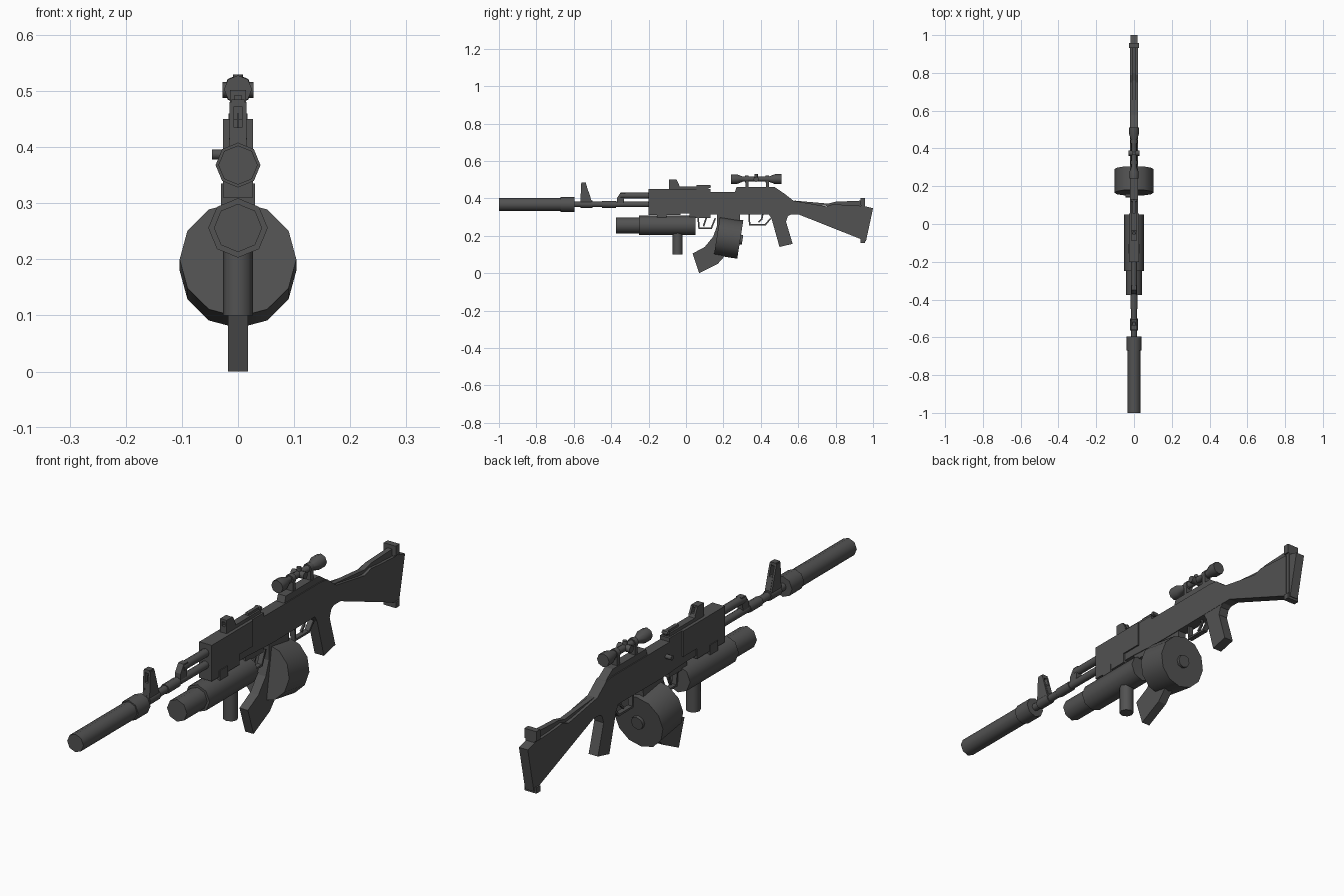
import bpy, bmesh, math
from mathutils import Vector, Matrix

cube = bpy.data.objects.get("Cube")
if cube:
    bpy.data.objects.remove(cube)

metal = bpy.data.materials.new("dark grey")
metal.use_nodes = True
GREY = (0.085, 0.085, 0.085, 1)
metal.diffuse_color = GREY
metal.node_tree.nodes["Principled BSDF"].inputs["Base Color"].default_value = GREY


def finish(name, bm, smooth=False):
    bmesh.ops.recalc_face_normals(bm, faces=bm.faces)
    mesh = bpy.data.meshes.new(name)
    bm.to_mesh(mesh)
    bm.free()
    mesh.materials.append(metal)
    ob = bpy.data.objects.new(name, mesh)
    bpy.context.collection.objects.link(ob)
    if smooth:
        bpy.ops.object.select_all(action='DESELECT')
        ob.select_set(True)
        bpy.context.view_layer.objects.active = ob
        bpy.ops.object.shade_smooth_by_angle(angle=math.radians(50))
    return ob


def plate(name, profile, half, x=0):
    """Side profile of (y, z) points extruded across x."""
    bm = bmesh.new()
    face = bm.faces.new([bm.verts.new((x - half, y, z)) for y, z in profile])
    ext = bmesh.ops.extrude_face_region(bm, geom=[face])
    moved = [v for v in ext["geom"] if isinstance(v, bmesh.types.BMVert)]
    bmesh.ops.translate(bm, verts=moved, vec=(2 * half, 0, 0))
    return finish(name, bm)


def box(name, y0, y1, z0, z1, half, x=0):
    return plate(name, [(y0, z0), (y1, z0), (y1, z1), (y0, z1)], half, x)


def lathe(name, stations, centre, axis=(0, 1, 0), sides=8):
    """Rings of (distance, radius) along an axis through centre."""
    bm = bmesh.new()
    frame = Vector(axis).to_track_quat('Z', 'Y').to_matrix().to_4x4()
    place = Matrix.Translation(centre) @ frame
    rings = []
    for d, r in stations:
        ring = []
        for i in range(sides):
            a = math.tau * i / sides
            ring.append(bm.verts.new(place @ Vector((r * math.cos(a), r * math.sin(a), d))))
        rings.append(ring)
    for low, high in zip(rings, rings[1:]):
        for i in range(sides):
            j = (i + 1) % sides
            bm.faces.new((low[i], low[j], high[j], high[i]))
    bm.faces.new(rings[0])
    bm.faces.new(rings[-1])
    return finish(name, bm, True)


def frame_strip(name, path, thick, half):
    """Chain of thin bars following a (y, z) path."""
    for i, (a, b) in enumerate(zip(path, path[1:])):
        a, b = Vector(a), Vector(b)
        along = (b - a).normalized() * thick
        side = Vector((-along.y, along.x))
        a, b = a - along, b + along
        plate(f"{name}_{i + 1}", [a - side, b - side, b + side, a + side], half)


# Barrel, muzzle tube and gas tube
BORE = (0, 0, 0.368)
lathe("muzzle_tube", [(-1, .035), (-.66, .035)], BORE)
lathe("muzzle_collar", [(-.67, .04), (-.595, .04)], BORE)
lathe("barrel", [(-.6, .015), (-.18, .015)], BORE)
lathe("barrel_ring", [(-.45, .019), (-.375, .019)], BORE)
lathe("sight_ring", [(-.565, .02), (-.5, .02)], BORE)
lathe("gas_tube", [(-.35, .016), (-.18, .016)], (0, 0, .415))
plate("gas_block", [(-.37, .37), (-.335, .37), (-.325, .43), (-.35, .43), (-.37, .4)], .012)

# Front sight: two ears, a cross bar and a post
for s, label in ((1, "left"), (-1, "right")):
    plate(f"front_sight_{label}_ear",
          [(-.565, .38), (-.505, .38), (-.535, .48), (-.56, .48)], .004, s * .011)
box("front_sight_top", -.56, -.535, .472, .485, .012)
plate("front_sight_base", [(-.565, .37), (-.5, .37), (-.52, .435), (-.562, .435)], .009)
box("front_sight_post", -.553, -.545, .42, .46, .002)

# Receiver, fore block and rails
plate("receiver", [(-.19, .32), (.02, .32), (.18, .312), (.56, .315), (.6, .32), (.6, .383),
                   (.575, .387), (.52, .43), (.48, .435), (.13, .435), (.13, .45), (-.19, .45)], .021)
plate("fore_block", [(-.2, .31), (-.03, .31), (-.03, .35), (.055, .35), (.055, .45), (-.2, .45)], .027)
box("launcher_mount", -.155, -.105, .28, .335, .03)
box("launcher_rear_mount", .02, .13, .295, .32, .018)
plate("upper_rail", [(.26, .43), (.27, .46), (.475, .46), (.54, .415), (.52, .41)], .017)
box("top_cover", -.05, .12, .445, .463, .014)
box("cover_latch", .055, .13, .455, .472, .007)
lathe("cover_pin", [(-.012, .008), (.012, .008)], (0, .125, .465), (1, 0, 0))
lathe("charging_handle", [(-.046, .009), (-.015, .009)], (0, .15, .387), (1, 0, 0))

# Rear sight: solid base with two raised ears
plate("rear_sight", [(-.09, .445), (-.025, .445), (-.04, .475), (-.09, .475)], .014)
for s, label in ((1, "left"), (-1, "right")):
    plate(f"rear_sight_{label}_ear",
          [(-.09, .47), (-.035, .47), (-.05, .5), (-.09, .5)], .004, s * .01)
box("rear_sight_bar", -.09, -.055, .492, .502, .014)

# Launcher under the barrel, with its handle
TUBE = (0, 0, .256)
lathe("launcher_body", [(-.25, .053), (.05, .053)], TUBE)
lathe("launcher_muzzle", [(-.375, .043), (-.25, .043)], TUBE)
lathe("foregrip", [(.1, .027), (.24, .027)], (0, -.045, 0), (0, 0, 1))

# Curved magazine and tilted drum
plate("magazine", [(.035, .105), (.1, .14), (.145, .195), (.165, .25), (.165, .32), (.29, .32),
                   (.285, .24), (.25, .14), (.17, .05), (.07, 0)], .018)
tilt = (0, 1, -.16)
DRUM = (0, .228, .19)
lathe("drum", [(-.063, .104), (.063, .104)], DRUM, tilt, 12)
lathe("drum_knob", [(.06, .026), (.075, .026)], DRUM, tilt)

# Trigger guards and triggers
frame_strip("launcher_guard", [(.065, .295), (.07, .24), (.135, .24), (.155, .29)], .004, .01)
frame_strip("launcher_trigger", [(.11, .3), (.095, .255)], .004, .004)
frame_strip("main_guard", [(.338, .315), (.34, .26), (.425, .26), (.45, .29)], .004, .01)
frame_strip("main_trigger", [(.41, .315), (.405, .29), (.39, .275)], .004, .004)

# Pistol grip
plate("grip", [(.44, .32), (.458, .29), (.5, .14), (.57, .157), (.535, .275),
               (.545, .305), (.57, .32)], .02)

# Stock with a narrow comb, butt plate and slanted pad
plate("stock", [(.56, .315), (.6, .315), (.94, .18), (.94, .36), (.84, .365),
                (.79, .37), (.75, .357), (.6, .383), (.56, .39)], .021)
plate("stock_comb", [(.58, .37), (.58, .388), (.76, .372), (.8, .382), (.94, .388), (.94, .35)], .01)
box("butt_plate", .935, .957, .17, .4, .02)
for label, low, high in (("top", .365, .403), ("bottom", .162, .185)):
    box(f"butt_{label}_cap", .933, .957, low, high, .026)
plate("butt_pad", [(.95, .36), (1, .347), (.962, .17), (.945, .175)], .019)

# Scope with rings, turrets and legs
SIGHT = (0, 0, .503)
lathe("scope", [(.24, .025), (.275, .025), (.305, .013), (.44, .013), (.475, .026), (.51, .026)], SIGHT)
for y, label in ((.325, "front"), (.435, "rear")):
    lathe(f"scope_{label}_ring", [(y - .01, .018), (y + .01, .018)], SIGHT)
    box(f"scope_{label}_leg", y - .008, y + .008, .455, .495, .014)
lathe("side_turrets", [(-.028, .014), (.028, .014)], (0, .375, .502), (1, 0, 0))
lathe("top_turret", [(0, .009), (.026, .009)], (0, .375, .503), (0, 0, 1))
